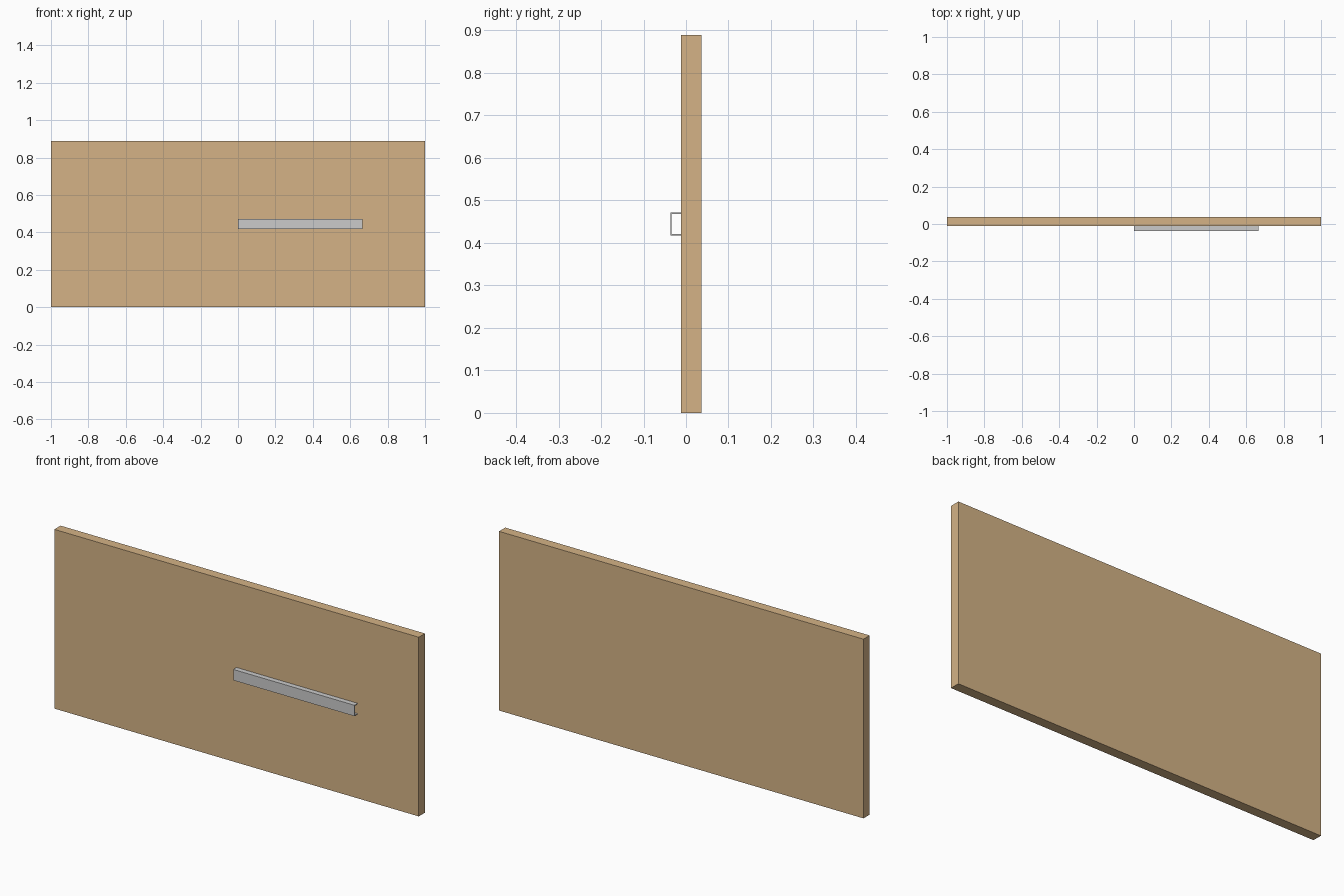
import bpy, bmesh

if "Cube" in bpy.data.objects:
    bpy.data.objects.remove(bpy.data.objects["Cube"])


def extrude_x(name, profile, x0, x1):
    """Solid made by sweeping a closed (y, z) profile along x."""
    bm = bmesh.new()
    face = bm.faces.new([bm.verts.new((x0, y, z)) for y, z in profile])
    ext = bmesh.ops.extrude_face_region(bm, geom=[face])
    moved = [g for g in ext["geom"] if isinstance(g, bmesh.types.BMVert)]
    bmesh.ops.translate(bm, verts=moved, vec=(x1 - x0, 0, 0))
    bmesh.ops.recalc_face_normals(bm, faces=bm.faces)
    mesh = bpy.data.meshes.new(name)
    bm.to_mesh(mesh)
    bm.free()
    obj = bpy.data.objects.new(name, mesh)
    bpy.context.collection.objects.link(obj)
    return obj


HEIGHT = 0.889
FRONT, BACK = -0.0115, 0.037   # faces of the panel

# Wooden panel
panel = extrude_x("panel", [(FRONT, 0), (BACK, 0), (BACK, HEIGHT), (FRONT, HEIGHT)], -1, 1)
wood = bpy.data.materials.new("wood")
wood.diffuse_color = (0.66, 0.45, 0.24, 1)
wood.use_nodes = True
wood.node_tree.nodes["Principled BSDF"].inputs["Base Color"].default_value = wood.diffuse_color
panel.data.materials.append(wood)

# Thin C-shaped handle rail, open towards the panel and at both ends
mid, half, wall, lip = HEIGHT / 2, 0.027, 0.003, -0.037
outline = [(FRONT, half), (lip, half), (lip, -half), (FRONT, -half),
           (FRONT, wall - half), (lip + wall, wall - half),
           (lip + wall, half - wall), (FRONT, half - wall)]
extrude_x("handle_rail", [(y, mid + z) for y, z in outline], 0, 0.665)
